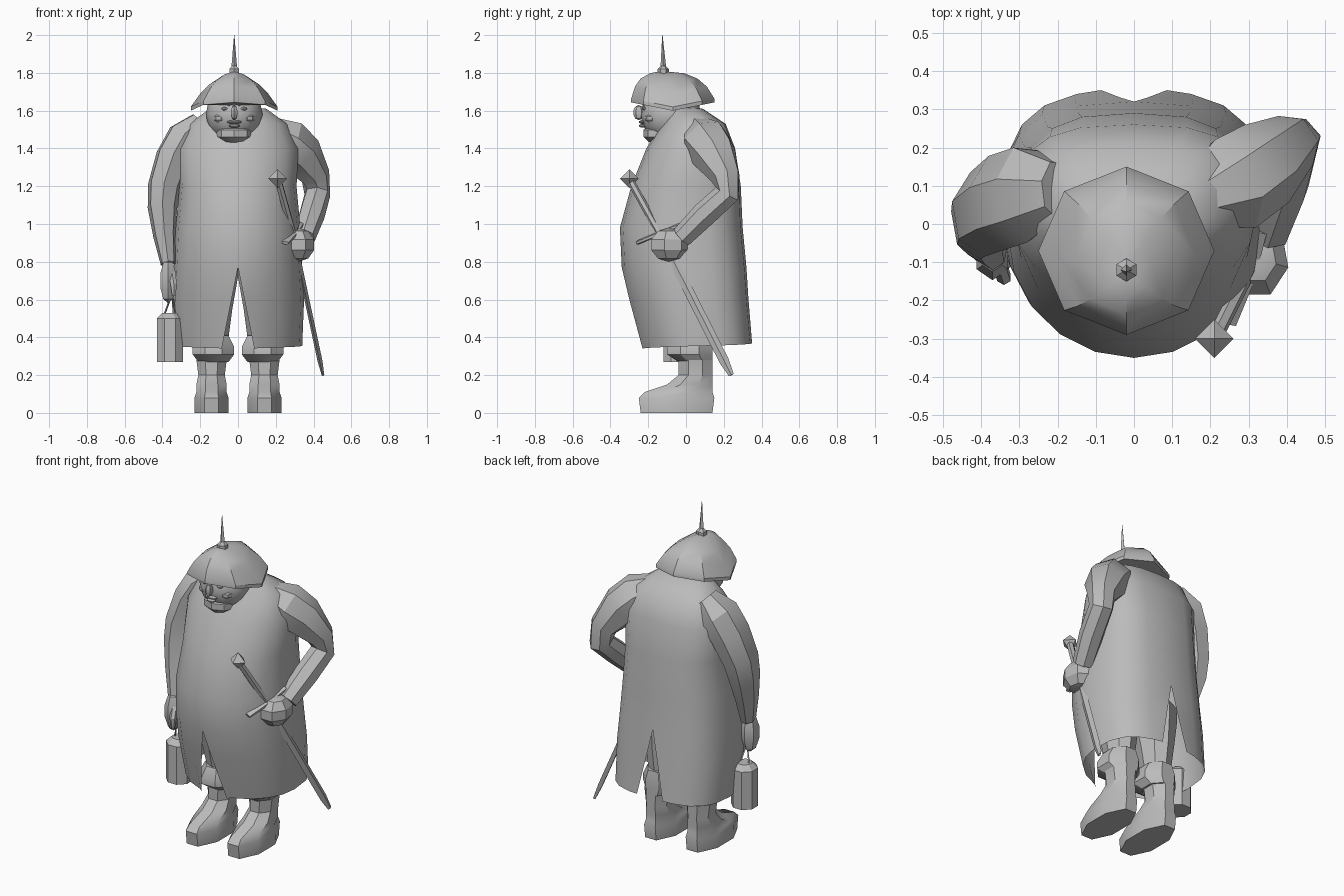
import bpy, bmesh
from math import sin, cos, pi, radians
from mathutils import Vector, Matrix

cube = bpy.data.objects.get("Cube")
if cube:
    bpy.data.objects.remove(cube, do_unlink=True)

grey = bpy.data.materials.new("clay grey")
grey.use_nodes = True
grey.diffuse_color = (.5, .5, .5, 1)
grey.node_tree.nodes["Principled BSDF"].inputs["Base Color"].default_value = grey.diffuse_color


def finish(name, bm, angle=32):
    """Turn a bmesh into a shaded object."""
    bmesh.ops.remove_doubles(bm, verts=bm.verts, dist=.001)
    bmesh.ops.recalc_face_normals(bm, faces=bm.faces)
    mesh = bpy.data.meshes.new(name)
    bm.to_mesh(mesh)
    bm.free()
    mesh.materials.append(grey)
    part = bpy.data.objects.new(name, mesh)
    bpy.context.scene.collection.objects.link(part)
    bpy.ops.object.select_all(action='DESELECT')
    part.select_set(True)
    bpy.context.view_layer.objects.active = part
    bpy.ops.object.shade_smooth_by_angle(angle=radians(angle))


def skin(bm, rows, closed=True):
    """Bridge rows of points with quads; closed rows are also capped."""
    rows = [[bm.verts.new(point) for point in row] for row in rows]
    count = len(rows[0])
    for low, high in zip(rows, rows[1:]):
        for i in range(count if closed else count - 1):
            j = (i + 1) % count
            bm.faces.new((low[i], low[j], high[j], high[i]))
    if closed:
        bm.faces.new(rows[0])
        bm.faces.new(rows[-1])


def loft(name, x, rings, sides=8, flat_front=False, lift=0, angle=32):
    """Stack of level ellipses, each given as y, z, x radius, y radius."""
    turn = pi / sides if flat_front else 0
    grow = 1 / cos(turn)
    angles = [2 * pi * i / sides + turn for i in range(sides)]
    bm = bmesh.new()
    skin(bm, [[(x + grow * rx * sin(t), y - grow * ry * cos(t), z + lift * abs(cos(t)) * ry)
               for t in angles] for y, z, rx, ry in rings])
    finish(name, bm, angle)


def tube(name, path, sides=6, depth=1, axis=(1, 0, 0), angle=32):
    """Tube square to a path of x, y, z, radius; depth stretches it across the axis."""
    points = [Vector(station[:3]) for station in path]
    last = len(path) - 1
    bm = bmesh.new()
    rows = []
    for i, point in enumerate(points):
        along = (points[min(i + 1, last)] - points[max(i - 1, 0)]).normalized()
        across = along.cross(Vector(axis)).normalized()
        other = along.cross(across)
        radius = path[i][3]
        rows.append([point + radius * (across * depth * cos(t) + other * sin(t))
                     for t in (2 * pi * k / sides for k in range(sides))])
    skin(bm, rows)
    finish(name, bm, angle)


def ball(name, centre, size, segments=8, rings=5):
    """Low-poly ellipsoid."""
    bm = bmesh.new()
    place = Matrix.Translation(centre) @ Matrix.Diagonal((*size, 1))
    bmesh.ops.create_uvsphere(bm, u_segments=segments, v_segments=rings, radius=1, matrix=place)
    finish(name, bm)


# Long coat: two mirrored panels that part into slits at the front and back hem
coat_profile = [  # height, half width, front, back
    (.34, .34, -.23, .35), (.6, .35, -.3, .33), (.77, .34, -.34, .32), (.98, .33, -.35, .3),
    (1.2, .31, -.29, .29), (1.4, .32, -.21, .26), (1.53, .26, -.13, .21),
    (1.61, .15, -.08, .09), (1.62, 0, 0, 0)]
slit_top = coat_profile[2][0]
steps = 10
bm = bmesh.new()
for side in (-1, 1):
    rows = []
    for z, half, front, back in coat_profile:
        gap = max(0, slit_top - z) * .2
        middle = (front + back) / 2
        row = []
        for i in range(steps + 1):
            t = pi * i / steps
            power = 1 if i <= steps / 2 else .7
            reach = front if i <= steps / 2 else back
            x = max(gap, half * max(sin(t), 0) ** power)
            y = middle + (reach - middle) * abs(cos(t)) ** power
            row.append((side * x, y, z + gap * i / steps / 3))
        rows.append(row)
    skin(bm, rows, closed=False)
finish("long_coat", bm, 40)

# Boots with flared cuffs, and trouser legs
for label, side in (("right", -1), ("left", 1)):
    x = side * .13
    loft(label + "_boot", x + side * .01, [
        (-.05, 0, .09, .19), (-.05, .08, .09, .2), (-.04, .11, .08, .18), (.02, .15, .08, .12),
        (.05, .2, .07, .09), (.05, .28, .08, .09)], flat_front=True)
    loft(label + "_boot_cuff", x, [
        (.05, .27, .08, .09), (.02, .31, .11, .12), (.02, .35, .11, .12), (.03, .41, .08, .1)],
        flat_front=True)
    loft(label + "_trouser_leg", x, [
        (.03, .4, .08, .09), (.02, .55, .1, .12), (0, .72, .13, .15), (0, .8, .13, .15)])

# Hanging right arm
tube("right_sleeve", [
    (-.2, .09, 1.54, .06), (-.28, .08, 1.46, .1), (-.34, .06, 1.35, .1), (-.39, .03, 1.2, .09),
    (-.4, .01, 1.09, .08), (-.39, -.03, .94, .06), (-.37, -.07, .79, .04)], sides=7, depth=1.3)
ball("right_hand", (-.37, -.09, .7), (.05, .06, .12), segments=6)
tube("right_thumb", [(-.35, -.11, .74, .02), (-.34, -.14, .68, .02), (-.34, -.14, .62, .01)])

# Bent left arm with its hand on the hilt
tube("left_sleeve", [
    (.16, .06, 1.5, .08), (.25, .1, 1.44, .13), (.33, .15, 1.37, .12), (.41, .21, 1.25, .08),
    (.42, .22, 1.16, .07), (.39, .1, 1.05, .07), (.35, -.02, .93, .06)], sides=7)
ball("left_hand", (.32, -.09, .89), (.09, .11, .09), segments=7)
tube("left_thumb", [(.3, -.07, .95, .02), (.27, -.12, .96, .02), (.25, -.16, .93, .01)])

# Sword: pommel, grip, guard and blade share one line
pommel = Vector((.21, -.3, 1.24))
guard = Vector((.29, -.14, .95))
tip = Vector((.45, .24, .2))
ball("sword_pommel", pommel, (.05, .05, .05), segments=4, rings=2)
tube("sword_grip", [(*pommel, .02), (*guard, .02)])
bar = Vector((.04, .12, .05))
tube("sword_guard", [(*(guard - bar), .02), (*guard, .03), (*(guard + bar), .02)], depth=.5)
tube("sword_blade", [(*guard, .013), (*guard.lerp(tip, .9), .013), (*tip, .007)],
     sides=4, depth=2, angle=10)

# Head and face
centre = -.02
ball("head", (centre, -.08, 1.58), (.15, .16, .15), segments=12, rings=8)
ball("jaw", (centre, -.14, 1.48), (.1, .09, .06))
ball("nose", (centre, -.25, 1.59), (.02, .03, .04), segments=6)
ball("upper_lip", (centre, -.23, 1.54), (.04, .02, .01))
ball("lower_lip", (centre, -.23, 1.52), (.03, .02, .01))
for side in (-1, 1):
    ball("eye", (centre + side * .05, -.21, 1.61), (.02, .02, .01))
    ball("cheek", (centre + side * .07, -.18, 1.56), (.04, .04, .03))
    tube("brow", [(centre + side * .02, -.22, 1.63, .01), (centre + side * .09, -.19, 1.66, .01)],
         axis=(0, 0, 1))

# Helmet with drooping rim, and its spike
loft("helmet", centre, [
    (-.07, 1.6, .23, .22), (-.07, 1.62, .23, .22), (-.08, 1.69, .18, .19), (-.09, 1.74, .13, .15),
    (-.1, 1.78, .07, .09), (-.12, 1.8, .02, .03)], lift=.2)
tube("spike_base", [(centre, -.12, 1.79, .03), (centre, -.12, 1.82, .03), (centre, -.12, 1.84, .01)])
tube("spike", [(centre, -.12, 1.83, .015), (centre, -.125, 2, .001)], sides=4, angle=10)

# Lantern hanging from a wire handle
lantern = Vector((-.36, -.05, .52))
loft("lantern", lantern.x, [
    (lantern.y, .27, .07, .07), (lantern.y, .5, .07, .07), (lantern.y, .53, .04, .04)],
    flat_front=True, angle=20)
for side in (-1, 1):
    foot = lantern + Vector((side * .03, 0, 0))
    tube("lantern_handle", [(*foot, .005), (*foot.lerp((-.35, -.09, .63), .8), .005)], sides=4)
